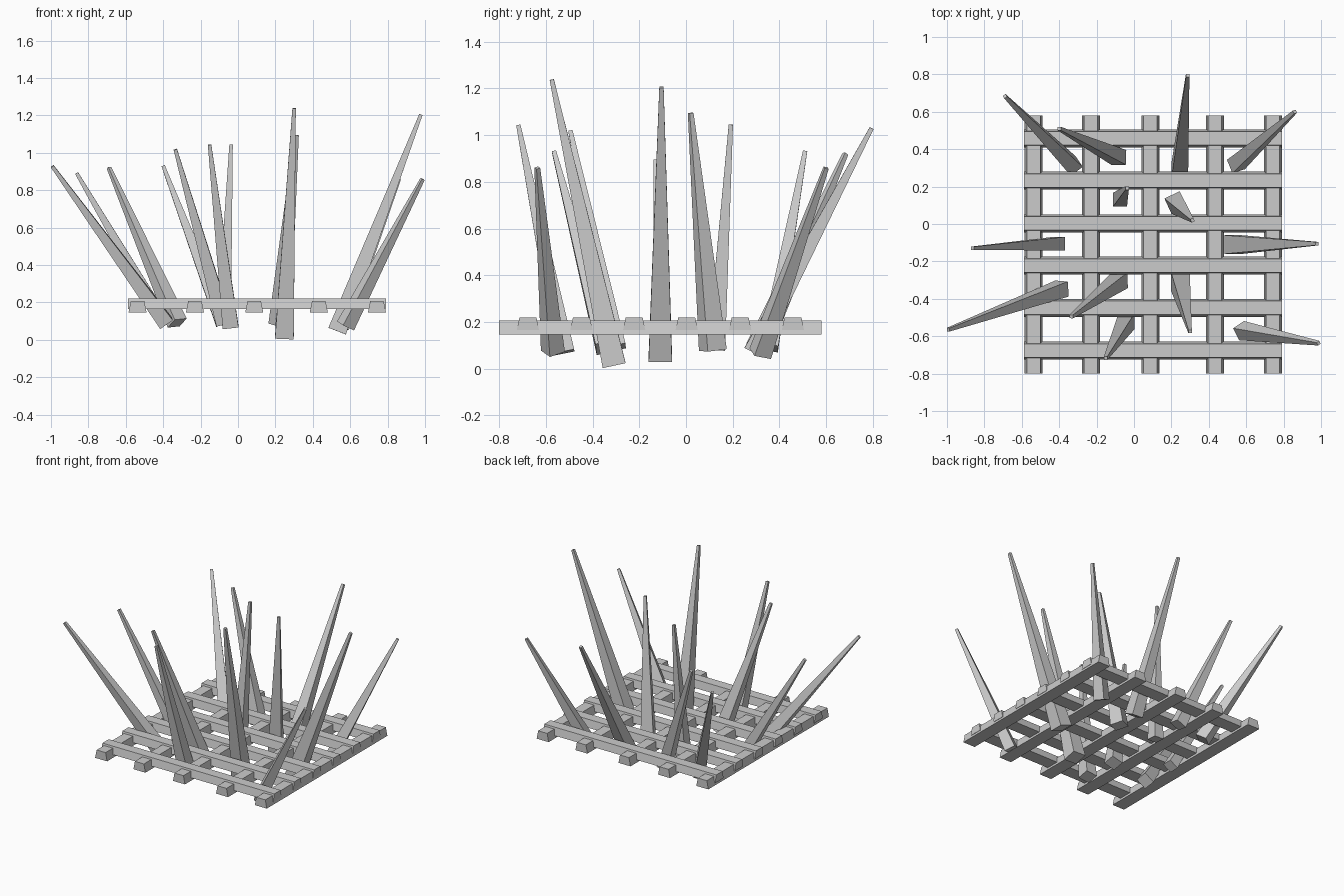
import bpy, bmesh, math
from mathutils import Vector, Quaternion, Matrix

if "Cube" in bpy.data.objects:
    bpy.data.objects.remove(bpy.data.objects["Cube"])


def new_object(name, bm):
    bmesh.ops.recalc_face_normals(bm, faces=bm.faces)
    me = bpy.data.meshes.new(name)
    bm.to_mesh(me)
    bm.free()
    ob = bpy.data.objects.new(name, me)
    bpy.context.collection.objects.link(ob)
    return ob


def slat(name, along, offset, start, end, z0, z1):
    """Bar with a trapezoid section, narrower at the top."""
    bm = bmesh.new()
    section = [(-.048, z0), (.048, z0), (.036, z1), (-.036, z1)]
    rings = []
    for t in (start, end):
        rings.append([bm.verts.new((t, offset + s, z) if along == 'x' else (offset + s, t, z))
                      for s, z in section])
    a, b = rings
    bm.faces.new(a)
    bm.faces.new(b)
    for i in range(4):
        j = (i + 1) % 4
        bm.faces.new((a[i], a[j], b[j], b[i]))
    new_object(name, bm)


def spike(name, base, tip, width, twist):
    """Square stake tapering to a small blunt tip."""
    base, tip = Vector(base), Vector(tip)
    axis = tip - base
    rot = Vector((0, 0, 1)).rotation_difference(axis) @ Quaternion((0, 0, 1), math.radians(twist + 45))
    bm = bmesh.new()
    bmesh.ops.create_cone(bm, cap_ends=True, segments=4, radius1=width * .7071,
                          radius2=.013, depth=axis.length)
    bm.transform(Matrix.Translation((base + tip) / 2) @ rot.to_matrix().to_4x4())
    new_object(name, bm)


# Lattice: lower slats run front to back, upper slats run across
for i, x in enumerate((-.537, -.23, .087, .432, .743)):
    slat(f"lower_slat_{i}", 'y', x, -.8, .58, .147, .207)
for i, y in enumerate((-.677, -.448, -.222, .003, .232, .458)):
    slat(f"upper_slat_{i}", 'x', y, -.588, .79, .165, .22)

# Stakes: base centre, tip centre, base width, twist
spikes = [
    ((-.325, .31, .09), (-.69, .683, .92), .08, 35),
    ((-.08, .355, .09), (-.40, .51, .93), .08, 0),
    ((.245, .29, .07), (.287, .795, .1 + .93), .088, 0),
    ((.545, .318, .065), (.86, .60, .86), .078, 20),
    ((.53, -.11, .047), (.978, -.105, 1.205), .1, 0),
    ((.575, -.57, .075), (.987, -.637, .86), .075, 30),
    ((.248, -.308, .015), (.30, -.575, 1.238), .1, 0),
    ((-.04, -.52, .07), (-.152, -.718, 1.043), .085, 0),
    ((-.075, -.30, .09), (-.335, -.495, 1.018), .085, 0),
    ((-.385, -.345, .09), (-.993, -.565, .928), .082, 0),
    ((-.40, -.105, .1), (-.863, -.13, .892), .072, 0),
    ((-.075, .13, .08), (-.037, .192, 1.045), .075, 0),
    ((.222, .115, .08), (.313, .02, 1.095), .09, 25),
]
for i, s in enumerate(spikes):
    spike(f"stake_{i}", *s)
